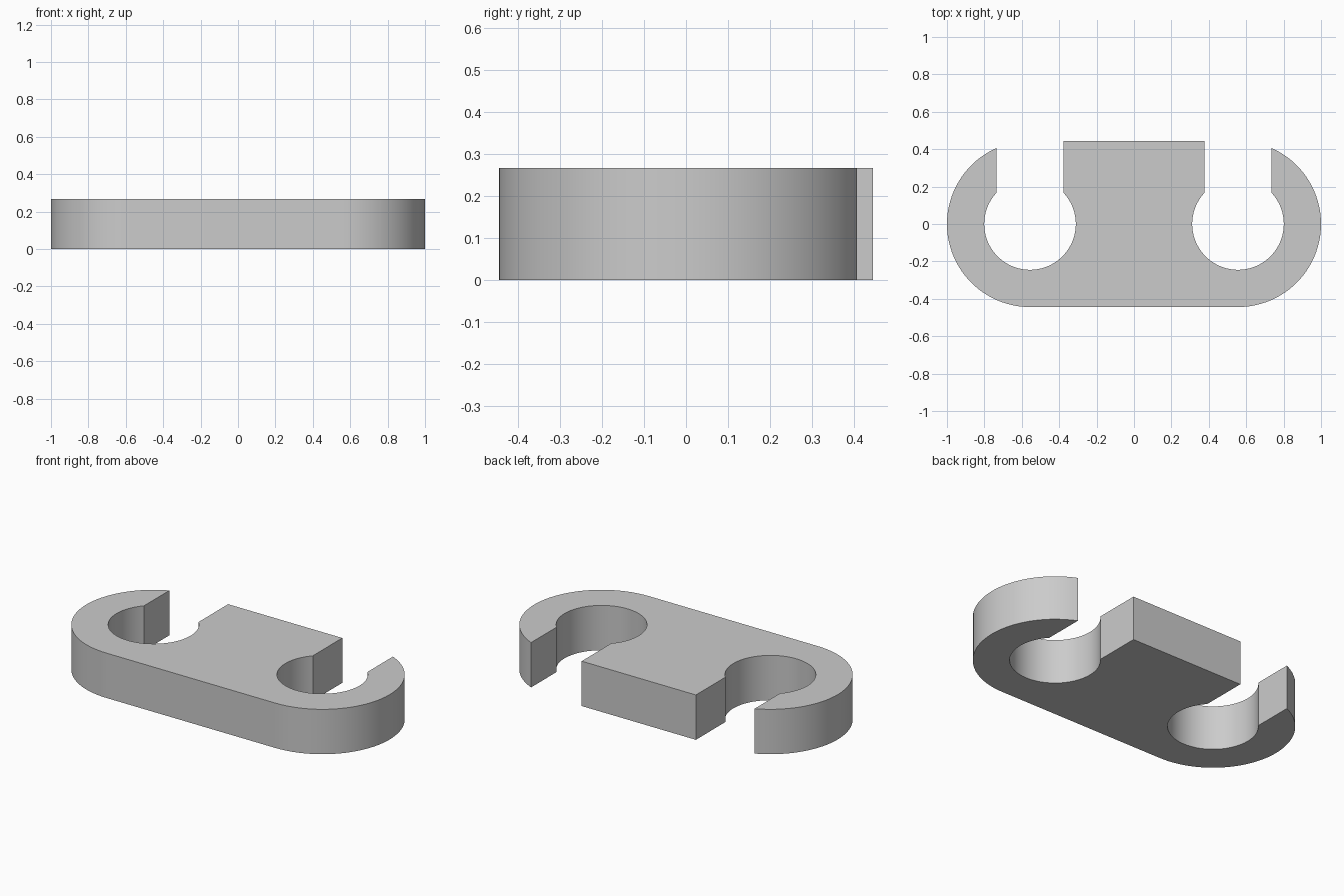
import bpy
import bmesh
import math

cube = bpy.data.objects.get("Cube")
if cube:
    bpy.data.objects.remove(cube, do_unlink=True)

HEIGHT = 0.267
CENTRE = 0.556      # x of each ring centre
OUTER = 0.444       # outer ring radius
INNER = 0.245       # socket radius
SLOT = 0.18         # half width of the slot opening


def arc(radius, start, end, steps):
    """Points along an arc about the ring centre."""
    angles = [start + (end - start) * i / steps for i in range(steps + 1)]
    return [(CENTRE + radius * math.cos(a), radius * math.sin(a)) for a in angles]


# Half outline: bottom tangent, outer arc, socket, then the centre block corner
outer_end = math.acos(SLOT / OUTER)
inner_end = math.acos(SLOT / INNER)
half = arc(OUTER, -math.pi / 2, outer_end, 40)
half += arc(INNER, inner_end, -math.pi - inner_end, 56)
half.append((CENTRE - SLOT, OUTER))
outline = half + [(-x, y) for x, y in reversed(half)]

# Extrude the mirrored outline into the clip body
bm = bmesh.new()
base = bm.faces.new([bm.verts.new((x, y, 0)) for x, y in outline])
result = bmesh.ops.extrude_face_region(bm, geom=[base], use_keep_orig=True)
top_verts = [v for v in result["geom"] if isinstance(v, bmesh.types.BMVert)]
bmesh.ops.translate(bm, verts=top_verts, vec=(0, 0, HEIGHT))
bmesh.ops.recalc_face_normals(bm, faces=bm.faces)
mesh = bpy.data.meshes.new("double_clip_body")
bm.to_mesh(mesh)
bm.free()
body = bpy.data.objects.new("double_clip_body", mesh)
bpy.context.collection.objects.link(body)

# Plain grey material
grey = bpy.data.materials.new("light_grey")
grey.use_nodes = True
colour = (0.6, 0.6, 0.6, 1)
grey.diffuse_color = colour
for node in grey.node_tree.nodes:
    if node.type == "BSDF_PRINCIPLED":
        node.inputs["Base Color"].default_value = colour
mesh.materials.append(grey)

# Smooth curved walls, crisp rims and corners
bpy.ops.object.select_all(action="DESELECT")
body.select_set(True)
bpy.context.view_layer.objects.active = body
bpy.ops.object.shade_smooth_by_angle(angle=math.radians(30))
